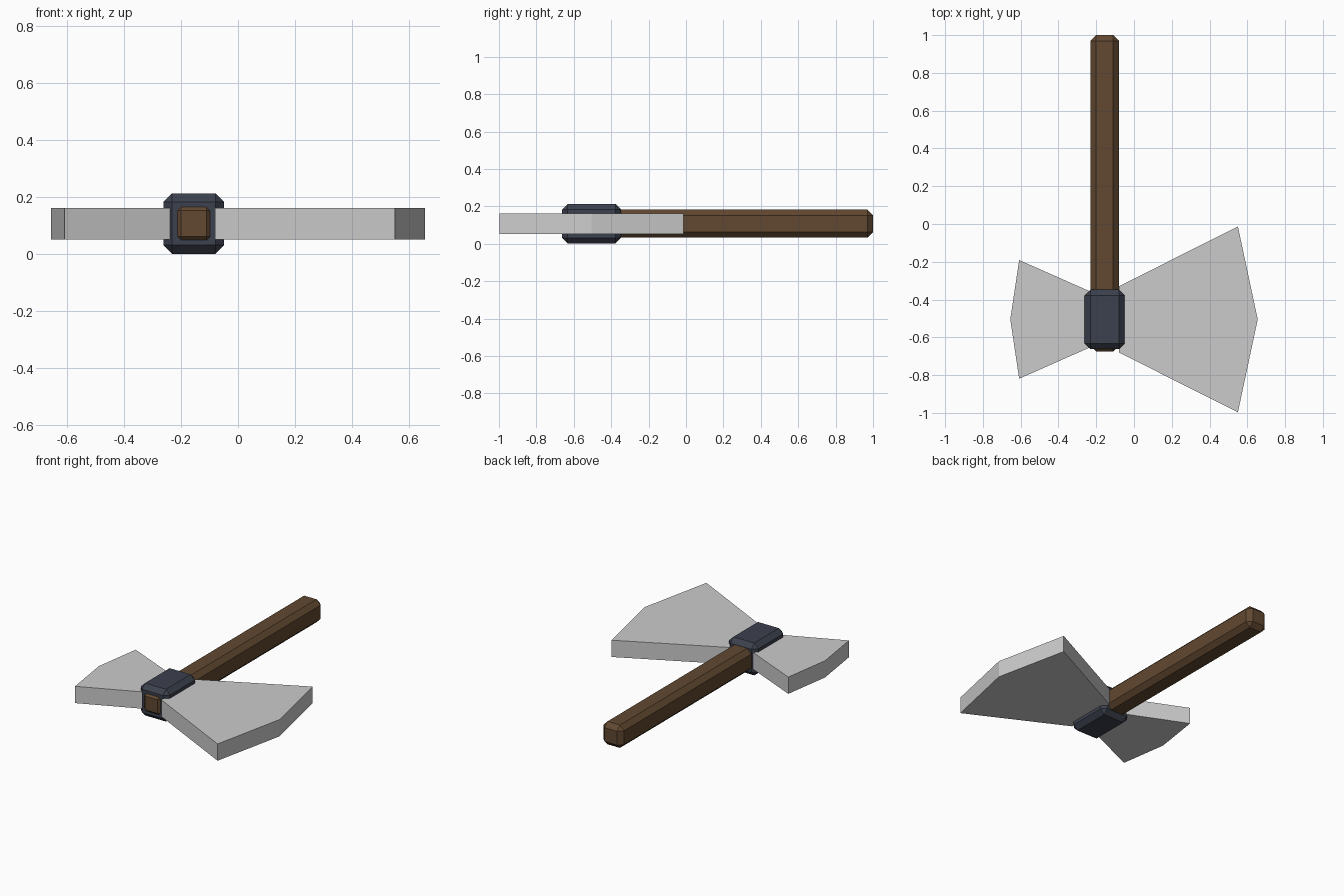
import bpy, bmesh

if "Cube" in bpy.data.objects:
    bpy.data.objects.remove(bpy.data.objects["Cube"])

CX, CY, CZ = -0.155, -0.505, 0.107   # axis of the handle and centre of the head


def material(name, rgb):
    mat = bpy.data.materials.new(name)
    mat.diffuse_color = (*rgb, 1)
    mat.use_nodes = True
    mat.node_tree.nodes["Principled BSDF"].inputs["Base Color"].default_value = mat.diffuse_color
    return mat


wood = material("wood", (0.12, 0.065, 0.03))
dark_iron = material("dark_iron", (0.045, 0.052, 0.075))


def finish(name, bm, mat=None):
    bmesh.ops.recalc_face_normals(bm, faces=bm.faces)
    mesh = bpy.data.meshes.new(name)
    bm.to_mesh(mesh)
    bm.free()
    obj = bpy.data.objects.new(name, mesh)
    bpy.context.collection.objects.link(obj)
    if mat:
        mesh.materials.append(mat)
    return obj


def chamfered_box(name, size, centre, chamfer, mat):
    bm = bmesh.new()
    bmesh.ops.create_cube(bm, size=1)
    bmesh.ops.scale(bm, vec=size, verts=bm.verts)
    bmesh.ops.translate(bm, vec=centre, verts=bm.verts)
    obj = finish(name, bm, mat)
    bevel = obj.modifiers.new("chamfer", "BEVEL")
    bevel.width = chamfer
    bevel.segments = 1
    return obj


def blade(name, root, corner, tip, thickness=0.11):
    """Flat fan blade; root and corner are (x, half width), tip is x."""
    (rx, rh), (cx, ch) = root, corner
    outline = [(rx, -rh), (cx, -ch), (tip, 0), (cx, ch), (rx, rh)]
    bm = bmesh.new()
    face = bm.faces.new([bm.verts.new((x, CY + y, CZ - thickness / 2)) for x, y in outline])
    top = bmesh.ops.extrude_face_region(bm, geom=[face])["geom"]
    bmesh.ops.translate(bm, vec=(0, 0, thickness),
                        verts=[v for v in top if isinstance(v, bmesh.types.BMVert)])
    return finish(name, bm)


# Handle and the iron collar around its lower end
chamfered_box("handle", (0.15, 1.675, 0.15), (CX, 0.1625, CZ), 0.03, wood)
chamfered_box("collar", (0.212, 0.315, 0.212), (CX, CY, CZ), 0.03, dark_iron)

# Large and small blades
blade("large_blade", (-0.08, 0.175), (0.55, 0.492), 0.655)
blade("small_blade", (-0.23, 0.147), (-0.608, 0.314), -0.655)
